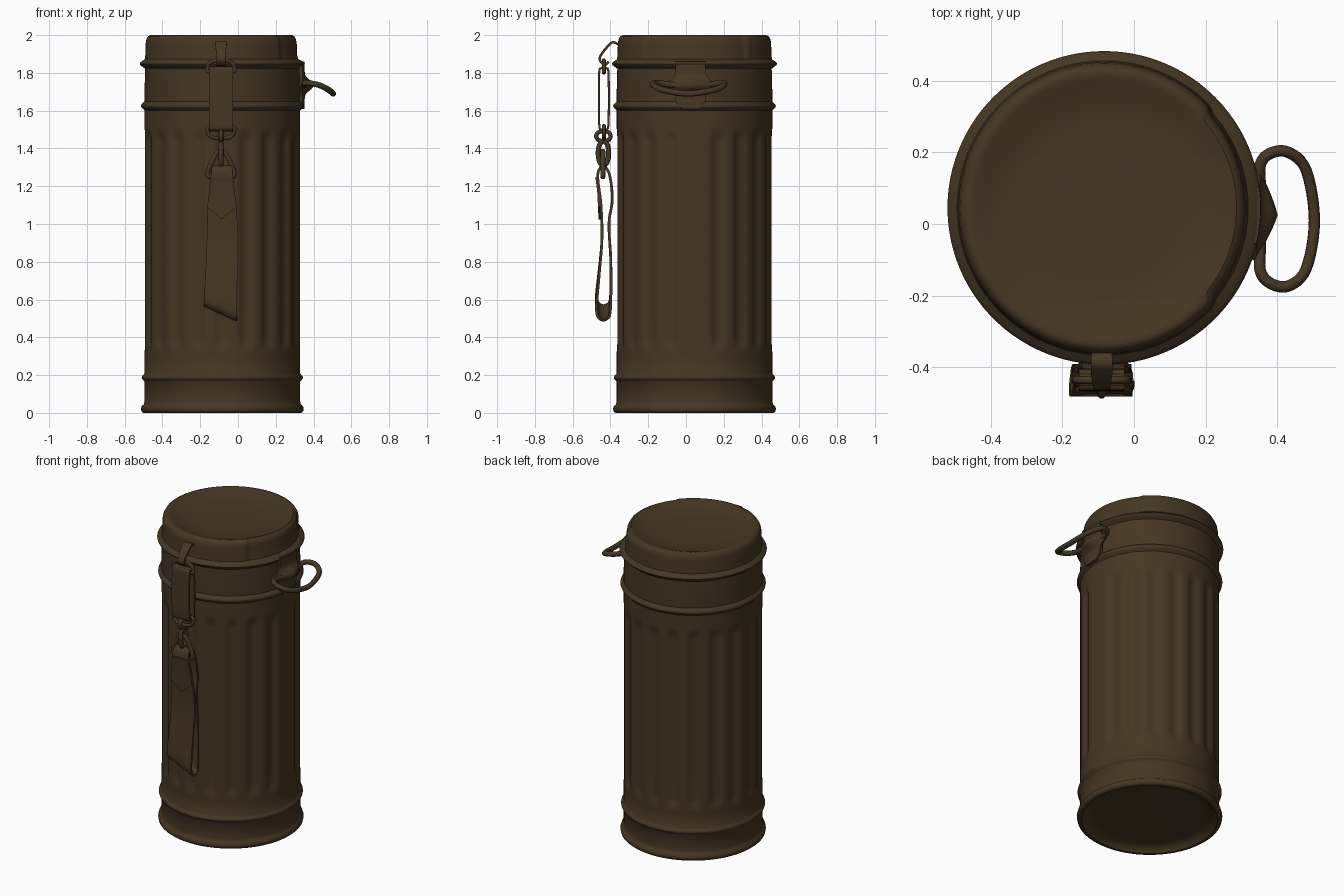
import bpy, bmesh, math
from mathutils import Vector

if "Cube" in bpy.data.objects:
    bpy.data.objects.remove(bpy.data.objects["Cube"])

CX, CY = -0.083, 0.045           # canister axis
SEG = 240

mat = bpy.data.materials.new("dark olive brown")
mat.diffuse_color = (0.058, 0.038, 0.017, 1)
mat.use_nodes = True
mat.node_tree.nodes["Principled BSDF"].inputs["Base Color"].default_value = mat.diffuse_color


def finish(ob, angle=40):
    ob.data.materials.clear()
    ob.data.materials.append(mat)
    bpy.ops.object.select_all(action='DESELECT')
    ob.select_set(True)
    bpy.context.view_layer.objects.active = ob
    bpy.ops.object.convert(target='MESH')
    bpy.ops.object.shade_smooth_by_angle(angle=math.radians(angle))


def mesh_object(name, verts, faces, thickness=0, angle=40):
    me = bpy.data.meshes.new(name)
    me.from_pydata(verts, [], faces)
    bm = bmesh.new()
    bm.from_mesh(me)
    bmesh.ops.remove_doubles(bm, verts=bm.verts, dist=1e-6)
    bmesh.ops.recalc_face_normals(bm, faces=bm.faces)
    bm.to_mesh(me)
    bm.free()
    ob = bpy.data.objects.new(name, me)
    bpy.context.collection.objects.link(ob)
    if thickness:
        m = ob.modifiers.new("thickness", 'SOLIDIFY')
        m.thickness, m.offset = thickness, 0
    finish(ob, angle)
    return ob


def lathe(name, profile, radius=lambda r, a, z: r):
    verts, faces = [], []
    for r, z in profile:
        for i in range(SEG):
            a = 2 * math.pi * i / SEG
            q = radius(r, a, z)
            verts.append((CX + q * math.cos(a), CY + q * math.sin(a), z))
    for j in range(len(profile) - 1):
        for i in range(SEG):
            k = (i + 1) % SEG
            faces.append((j * SEG + i, j * SEG + k, (j + 1) * SEG + k, (j + 1) * SEG + i))
    return mesh_object(name, verts, faces)


def bead(r, z, out, h):
    """Half-round raised ring in a profile."""
    return [(r + out * math.sin(math.pi * t / 8) ** 1.3, z - h + 2 * h * t / 8) for t in range(9)]


def catmull(pts, closed, n=8):
    out, m = [], len(pts)
    for i in range(m if closed else m - 1):
        p = [pts[(i + k) % m] if closed else pts[min(max(i + k, 0), m - 1)] for k in (-1, 0, 1, 2)]
        for s in range(n):
            t = s / n
            out.append([0.5 * (2 * b + (c - a) * t + (2 * a - 5 * b + 4 * c - d) * t * t
                               + (3 * b - a - 3 * c + d) * t ** 3) for a, b, c, d in zip(*p)])
    return out if closed else out + [list(pts[-1])]


def band(name, pts, thickness, closed=True):
    """Flat strap from (x, y, z, half width, tilt) stations."""
    rows, verts, faces = catmull(pts, closed), [], []
    for x, y, z, w, tilt in rows:
        for s in (-1, -0.33, 0.33, 1):
            verts.append((x + s * w, y, z + s * w * tilt))
    n = len(rows)
    for i in range(n if closed else n - 1):
        k = (i + 1) % n
        faces += [(i * 4 + s, i * 4 + s + 1, k * 4 + s + 1, k * 4 + s) for s in range(3)]
    return mesh_object(name, verts, faces, thickness)


def wire(name, pts, r):
    """Closed round-wire ring."""
    cu = bpy.data.curves.new(name, 'CURVE')
    cu.dimensions, cu.bevel_depth, cu.bevel_resolution = '3D', r, 3
    path = catmull(pts, True, 6)
    sp = cu.splines.new('POLY')
    sp.points.add(len(path) - 1)
    for p, co in zip(sp.points, path):
        p.co = (*co, 1)
    sp.use_cyclic_u = True
    ob = bpy.data.objects.new(name, cu)
    bpy.context.collection.objects.link(ob)
    finish(ob, 60)


def smooth(a, b, t):
    t = min(max((t - a) / (b - a), 0), 1)
    return t * t * (3 - 2 * t)


# Fluted body: twenty vertical grooves, none behind the side bracket
def flutes(r, a, z):
    n = round(a / (math.pi / 10))
    if n % 20 == 0:
        return r
    off = abs(a - n * math.pi / 10) / math.radians(6.5)
    ends = smooth(0.32, 0.39, z) * (1 - smooth(1.44, 1.51, z))
    return r - 0.014 * ends * max(0, 1 - off * off) ** 1.3


R = 0.412
rows = [0.30 + 0.012 * i for i in range(9)] + [0.6, 0.9, 1.2] + [1.42 + 0.012 * i for i in range(9)]
body = ([(0, 0.035), (0.33, 0.035), (0.375, 0.028), (0.392, 0.01), (0.402, 0), (0.418, 0),
         (0.428, 0.008), (0.431, 0.022), (0.427, 0.036), (0.416, 0.045), (R, 0.06)]
        + bead(R, 0.187, 0.015, 0.022) + [(R, z) for z in rows]
        + bead(R, 1.625, 0.019, 0.024) + [(R, 1.7), (0.408, 1.85), (0, 1.86)])
lathe("canister_body", body, flutes)


# Lid with rolled rim, shallow dish and a slightly sunken sector on the right
def sunken(r, a, z):
    d = math.degrees(a)
    d = d - 360 if d > 180 else d
    k = smooth(-43, -38, d) * (1 - smooth(40, 45, d))
    return r - 0.012 * k * smooth(0.33, 0.39, r) * smooth(1.86, 1.88, z)


lid = ([(0, 1.82), (0.405, 1.82)] + bead(0.410, 1.848, 0.027, 0.025)
       + [(0.407, 1.9), (0.406, 1.955), (0.402, 1.978), (0.393, 1.994), (0.38, 2.0), (0.365, 1.997),
          (0.34, 1.988), (0.30, 1.976), (0.25, 1.968), (0.2, 1.965), (0, 1.965)])
lathe("lid", lid, sunken)

# Side bracket: curved plate with a bulge that holds the carrying loop
NY, NZ, YC, ZC = 16, 30, 0.025, 1.735
verts, faces = [], []
for j in range(NZ + 1):
    z = 1.61 + 0.25 * j / NZ
    g = math.exp(-((z - ZC) / 0.032) ** 2)
    w = 0.078 * min(1, 0.6 + (z - 1.61) * 10) + 0.045 * g
    for i in range(NY + 1):
        y = YC + w * (2 * i / NY - 1)
        x = CX + math.sqrt((R + 0.015) ** 2 - (y - CY) ** 2)
        verts.append((x + 0.048 * g * max(0, 1 - abs(y - YC) / 0.15), y, z))
for j in range(NZ):
    for i in range(NY):
        a = j * (NY + 1) + i
        faces.append((a, a + 1, a + NY + 2, a + NY + 1))
mesh_object("side_bracket", verts, faces, 0.018)

wire("carrying_loop", [(0.352, 0.10, 1.735), (0.352, 0.165, 1.745), (0.380, 0.197, 1.745),
                       (0.430, 0.200, 1.735), (0.480, 0.150, 1.71), (0.503, 0.01, 1.69),
                       (0.480, -0.125, 1.71), (0.430, -0.173, 1.735), (0.380, -0.165, 1.745),
                       (0.352, -0.13, 1.745), (0.352, -0.06, 1.735)], 0.016)

# Lid tab from which the strap hangs
X = -0.09
band("lid_tab", [(X, -0.35, 1.945, 0.028, 0), (X, -0.385, 1.962, 0.03, 0), (X, -0.41, 1.945, 0.03, 0),
                 (X, -0.45, 1.895, 0.024, 0), (X, -0.455, 1.865, 0.024, 0), (X, -0.43, 1.842, 0.024, 0),
                 (X, -0.41, 1.86, 0.022, 0)], 0.013, closed=False)

# Short upper strap and its two buckles
S = [(-0.460, 1.79), (-0.448, 1.825), (-0.422, 1.825), (-0.410, 1.79),
     (-0.410, 1.54), (-0.422, 1.500), (-0.448, 1.500), (-0.460, 1.54)]
band("upper_strap", [(X, y, z, 0.063, 0) for y, z in S], 0.011)


def buckle(name, z, flip):
    shape = [(-0.06, 0), (0.06, 0), (0.07, 0.025), (0.062, 0.045), (0.03, 0.06),
             (-0.03, 0.06), (-0.062, 0.045), (-0.07, 0.025)]
    wire(name, [(X + x, -0.435, z + flip * h) for x, h in shape], 0.011)


buckle("upper_buckle", 1.805, 1)
buckle("lower_buckle", 1.515, -1)


# Swivel links seen edge-on from the front
def side_link(name, z, hy, hz, r):
    wire(name, [(X, -0.437 + hy * math.cos(k * math.pi / 4), z + hz * math.sin(k * math.pi / 4))
                for k in range(8)], r)


side_link("swivel_ring", 1.465, 0.038, 0.028, 0.012)
side_link("snap_hook", 1.375, 0.028, 0.065, 0.014)
wire("triangle_ring", [(X, -0.44, 1.385), (X + 0.03, -0.44, 1.365), (X + 0.065, -0.44, 1.29),
                       (X + 0.068, -0.44, 1.255), (X + 0.045, -0.44, 1.25), (X - 0.045, -0.44, 1.25),
                       (X - 0.068, -0.44, 1.255), (X - 0.065, -0.44, 1.29), (X - 0.03, -0.44, 1.365)], 0.013)

# Long hanging strap loop, skewed at the bottom
band("lower_strap", [(-0.085, -0.437, 1.305, 0.052, 0), (-0.085, -0.467, 1.26, 0.058, 0),
                     (-0.085, -0.450, 1.10, 0.075, 0), (-0.082, -0.445, 0.92, 0.083, 0),
                     (-0.088, -0.462, 0.72, 0.084, -0.2), (-0.092, -0.474, 0.58, 0.087, -0.4),
                     (-0.092, -0.455, 0.535, 0.087, -0.45), (-0.090, -0.420, 0.535, 0.085, -0.45),
                     (-0.090, -0.400, 0.58, 0.083, -0.4), (-0.088, -0.398, 0.80, 0.08, -0.1),
                     (-0.085, -0.408, 1.00, 0.075, 0), (-0.085, -0.390, 1.13, 0.066, 0),
                     (-0.085, -0.405, 1.26, 0.058, 0)], 0.014)

# Pointed strap end lying over the front of the loop
mesh_object("strap_tip", [(-0.142, -0.474, 1.25), (-0.028, -0.474, 1.25), (-0.152, -0.464, 1.17),
                          (-0.018, -0.464, 1.17), (-0.163, -0.460, 1.09), (-0.007, -0.460, 1.09),
                          (-0.088, -0.457, 1.025)],
            [(0, 1, 3, 2), (2, 3, 5, 4), (4, 5, 6)], 0.012)
